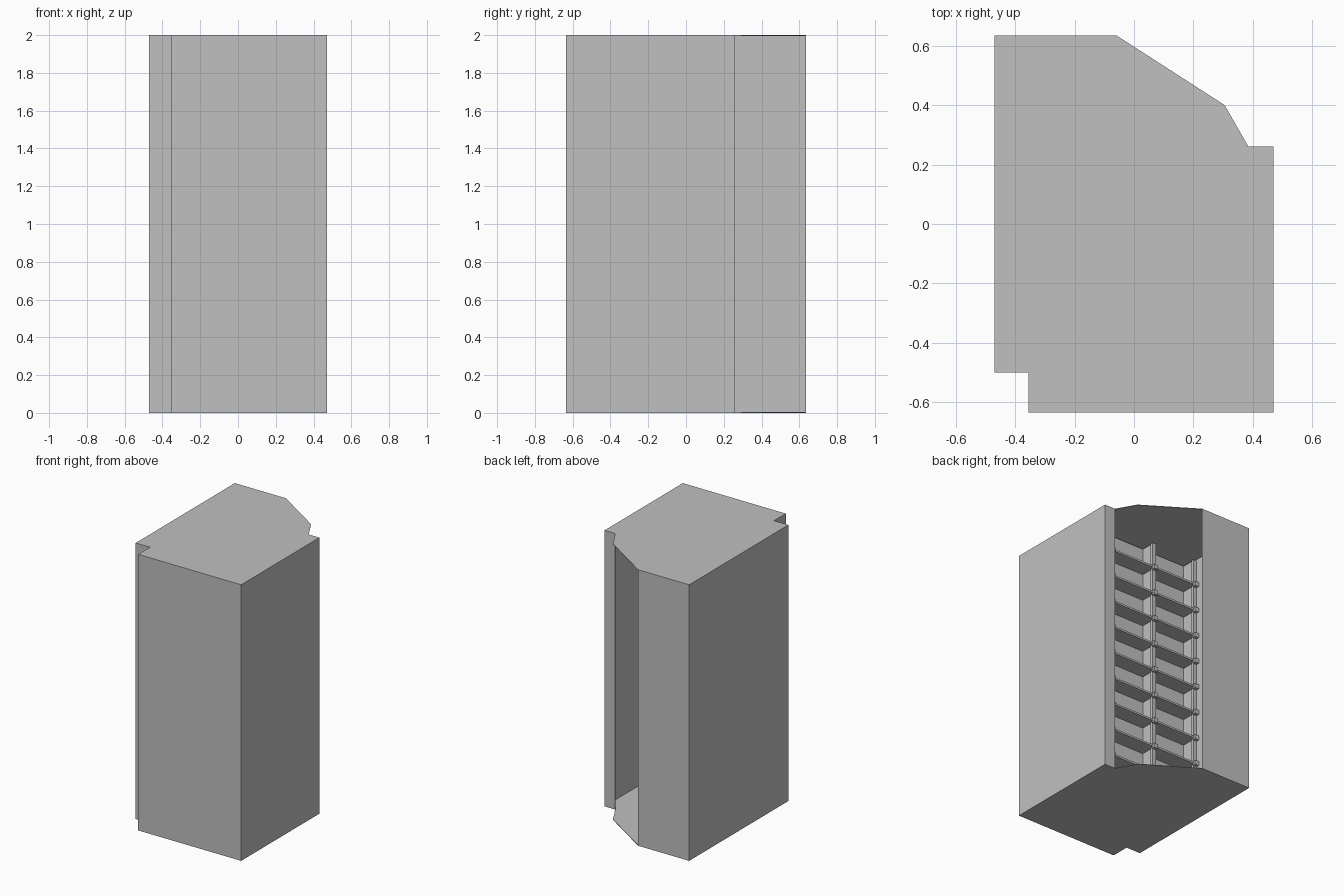
import bpy
import bmesh
from mathutils import Vector

cube = bpy.data.objects.get("Cube")
if cube:
    bpy.data.objects.remove(cube, do_unlink=True)

# One plain grey for everything
grey = bpy.data.materials.new("light grey")
grey.use_nodes = True
COLOUR = (0.53, 0.53, 0.53, 1)
grey.diffuse_color = COLOUR
grey.node_tree.nodes["Principled BSDF"].inputs["Base Color"].default_value = COLOUR


def add_object(name, bm):
    mesh = bpy.data.meshes.new(name)
    bm.to_mesh(mesh)
    bm.free()
    mesh.materials.append(grey)
    obj = bpy.data.objects.new(name, mesh)
    bpy.context.collection.objects.link(obj)
    return obj


def box(name, low, high):
    low, high = Vector(low), Vector(high)
    bm = bmesh.new()
    bmesh.ops.create_cube(bm, size=1)
    bmesh.ops.scale(bm, vec=high - low, verts=bm.verts)
    bmesh.ops.translate(bm, vec=(low + high) / 2, verts=bm.verts)
    return add_object(name, bm)


# Housing: counter-clockwise plan, walled all round but for the slanted opening
HEIGHT = 2.0
PLAN = [(-0.355, -0.635), (0.47, -0.635), (0.47, 0.26), (0.385, 0.26),
        (0.305, 0.40), (-0.06, 0.635), (-0.47, 0.635), (-0.47, -0.50),
        (-0.355, -0.50)]
OPEN_EDGES = (3, 4)

bm = bmesh.new()
lower = [bm.verts.new((x, y, 0)) for x, y in PLAN]
upper = [bm.verts.new((x, y, HEIGHT)) for x, y in PLAN]
bm.faces.new(lower[::-1])
bm.faces.new(upper)
for i in range(len(PLAN)):
    j = (i + 1) % len(PLAN)
    if i not in OPEN_EDGES:
        bm.faces.new((lower[i], lower[j], upper[j], upper[i]))
housing = add_object("housing", bm)
skin = housing.modifiers.new("sheet thickness", "SOLIDIFY")
skin.thickness = 0.004
skin.offset = -1

# Rack inside the opening: two columns of shelves
POSTS = (-0.455, -0.10, 0.27)
ROWS = 10
BACK, FRONT = -0.02, 0.09
BASE, TOP = 0.02, 1.99
STEP = (TOP - BASE) / ROWS

box("rack_back", (POSTS[0], BACK - 0.01, BASE), (POSTS[-1], BACK, TOP))

for n, x in enumerate(POSTS):
    box(f"rack_partition_{n}", (x - 0.006, BACK, BASE), (x + 0.006, FRONT, TOP))
    box(f"rack_post_{n}", (x - 0.014, FRONT - 0.02, 0.004), (x + 0.014, FRONT, TOP))

for row in range(ROWS):
    z = BASE + row * STEP
    box(f"shelf_{row}", (POSTS[0], BACK, z), (POSTS[-1], FRONT + 0.01, z + 0.014))
    # Small brackets where shelves meet the posts
    for n, x in enumerate(POSTS):
        box(f"bracket_{row}_{n}", (x - 0.014, FRONT, z - 0.012),
            (x + 0.02, FRONT + 0.025, z + 0.02))
